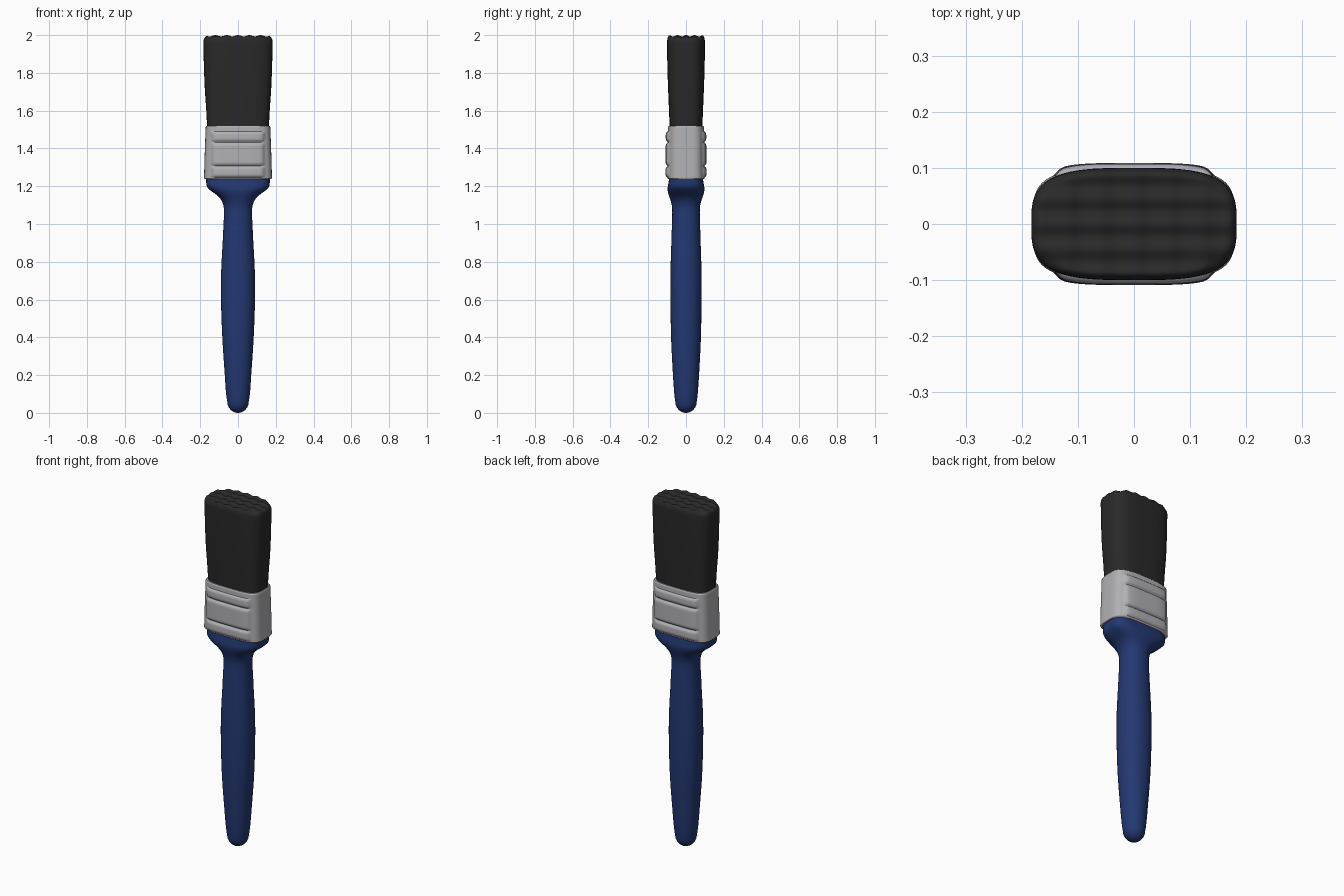
import bpy, bmesh, math

if "Cube" in bpy.data.objects:
    bpy.data.objects.remove(bpy.data.objects["Cube"])


def material(name, rgb):
    m = bpy.data.materials.new(name)
    m.diffuse_color = (*rgb, 1)
    m.use_nodes = True
    m.node_tree.nodes["Principled BSDF"].inputs["Base Color"].default_value = m.diffuse_color
    return m


def spline(keys, z):
    """Smooth interpolation of (z, half_x, half_y, exponent) keys."""
    i = max(k for k in range(len(keys) - 1) if keys[k][0] <= z + 1e-9)
    a, b = keys[i], keys[i + 1]
    h = b[0] - a[0]
    t = (z - a[0]) / h
    out = [z]
    for c in (1, 2, 3):
        def slope(k):
            p, q = keys[max(k - 1, 0)], keys[min(k + 1, len(keys) - 1)]
            return (q[c] - p[c]) / (q[0] - p[0])
        out.append((2*t**3 - 3*t*t + 1) * a[c] + (t**3 - 2*t*t + t) * h * slope(i)
                   + (3*t*t - 2*t**3) * b[c] + (t**3 - t*t) * h * slope(i + 1))
    return tuple(out)


def loft(name, rings, mat, segs=64, shape=None, angle=50):
    """Skin superellipse rings; shape() may move each point."""
    bm = bmesh.new()
    loops = []
    for z, hx, hy, n in rings:
        loop = []
        for k in range(segs):
            a = 2 * math.pi * k / segs
            c, s = math.cos(a), math.sin(a)
            r = (abs(c)**n + abs(s)**n) ** (-1 / n)
            p = (hx * r * c, hy * r * s, z)
            loop.append(bm.verts.new(shape(*p) if shape else p))
        loops.append(loop)
    for lo, hi in zip(loops, loops[1:]):
        for k in range(segs):
            j = (k + 1) % segs
            bm.faces.new((lo[k], lo[j], hi[j], hi[k]))
    bm.faces.new(loops[0][::-1])
    bm.faces.new(loops[-1])
    me = bpy.data.meshes.new(name)
    bm.to_mesh(me)
    bm.free()
    me.materials.append(mat)
    ob = bpy.data.objects.new(name, me)
    bpy.context.collection.objects.link(ob)
    bpy.ops.object.select_all(action='DESELECT')
    ob.select_set(True)
    bpy.context.view_layer.objects.active = ob
    bpy.ops.object.shade_smooth_by_angle(angle=math.radians(angle))
    return ob


def sample(keys, count):
    z0, z1 = keys[0][0], keys[-1][0]
    return [spline(keys, z0 + (z1 - z0) * i / count) for i in range(count + 1)]


blue = material("blue_paint", (0.017, 0.040, 0.170))
metal = material("grey_metal", (0.44, 0.44, 0.46))
black = material("black_bristle", (0.022, 0.022, 0.022))

# Handle: rounded butt, swelling grip, neck and shoulders
tip = [(0.06 * (1 - math.cos(a)), 0.057 * math.sin(a), 0.057 * math.sin(a), 2)
       for a in (math.radians(d) for d in (3, 15, 30, 45, 60, 75))]
grip = [(0.06, 0.057, 0.057, 2), (0.10, 0.063, 0.062, 2), (0.20, 0.070, 0.069, 2.1),
        (0.40, 0.083, 0.079, 2.2), (0.60, 0.090, 0.082, 2.2), (0.75, 0.089, 0.082, 2.2),
        (0.95, 0.079, 0.076, 2.2), (1.08, 0.075, 0.073, 2.2), (1.12, 0.085, 0.080, 2.3),
        (1.15, 0.108, 0.090, 2.6), (1.175, 0.143, 0.097, 3), (1.195, 0.163, 0.097, 3.4),
        (1.215, 0.168, 0.093, 3.6), (1.26, 0.168, 0.088, 3.6)]
loft("handle", tip + sample(grip, 90), blue)


# Ferrule: metal band with a pressed panel and two bars on front and back
def step(d, w):
    t = min(max(d / w, 0), 1)
    return math.sqrt(1 - (1 - t)**2)


def pressed(x, y, z):
    up = 0
    for lo, hi in ((1.248, 1.304), (1.310, 1.430), (1.436, 1.490)):
        up = max(up, step(min(z - lo, hi - z), 0.02) * step(0.140 - abs(x), 0.02))
    if abs(y) > 0.05:
        y += math.copysign(0.011 * up, y)
    return x, y, z


band = [(1.243, 0.180, 0.098, 4), (1.38, 0.176, 0.097, 4), (1.514, 0.171, 0.096, 4)]
rings = [(1.238, 0.176, 0.094, 4)] + sample(band, 80) + [(1.52, 0.167, 0.092, 4)]
loft("ferrule", rings, metal, 160, pressed)


# Bristles: block widening upward, rounded rim and scalloped top
def scallop(x, y, z):
    if z > 1.97:
        z += 0.0035 * (math.cos(math.tau * x / 0.06) + math.cos(math.tau * y / 0.045)) * min((z - 1.97) / 0.02, 1)
    return x, y, z


body = [(1.50, 0.163, 0.086, 3.4), (1.60, 0.168, 0.090, 3.4), (1.72, 0.176, 0.095, 3.4),
        (1.85, 0.181, 0.099, 3.3), (1.965, 0.183, 0.100, 3.3)]
rim = [(1.965 + 0.028 * math.sin(a), 0.155 + 0.028 * math.cos(a), 0.085 + 0.015 * math.cos(a), 3.3)
       for a in (math.radians(d) for d in (20, 40, 60, 75, 90))]
top = [(1.993, 0.155 * (1 - i / 20), 0.085 * (1 - i / 20), 3.3) for i in range(1, 20)]
loft("bristles", sample(body, 24) + rim + top, black, 96, scallop, 60)
